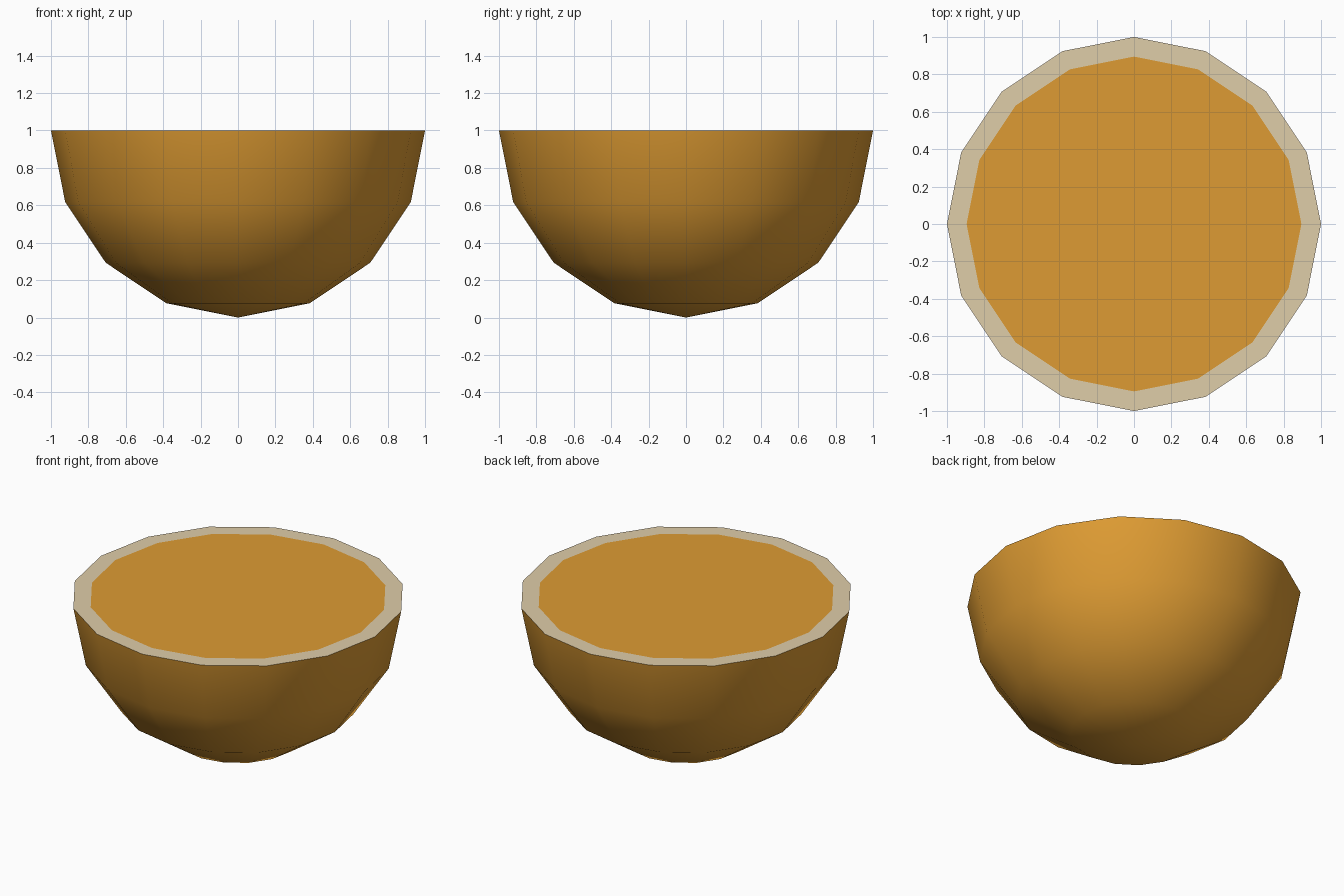
import bpy, bmesh, math

if "Cube" in bpy.data.objects:
    bpy.data.objects.remove(bpy.data.objects["Cube"])

def material(name, color):
    m = bpy.data.materials.new(name)
    m.diffuse_color = (*color, 1)
    m.use_nodes = True
    m.node_tree.nodes["Principled BSDF"].inputs["Base Color"].default_value = m.diffuse_color
    return m

flesh = material("orange", (0.73, 0.33, 0.033))
pith = material("pale pith", (0.74, 0.61, 0.395))

SIDES = 16
bm = bmesh.new()

def ring(r, z):
    return [bm.verts.new((r * math.cos(2 * math.pi * i / SIDES),
                          r * math.sin(2 * math.pi * i / SIDES), z))
            for i in range(SIDES)]

def bridge(a, b, smooth, mat):
    for i in range(SIDES):
        j = (i + 1) % SIDES
        f = bm.faces.new((a[i], a[j], b[j], b[i]))
        f.smooth, f.material_index = smooth, mat

# Rounded skin: lower half of a 16-sided sphere
tip = bm.verts.new((0, 0, 0))
steps = [math.radians(22.5 * k) for k in range(1, 5)]
rings = [ring(math.sin(a), 1 - math.cos(a)) for a in steps]
for i in range(SIDES):
    bm.faces.new((tip, rings[0][(i + 1) % SIDES], rings[0][i])).smooth = True
for a, b in zip(rings, rings[1:]):
    bridge(a, b, True, 0)

# Flat cut: pale border and coloured centre
inner = ring(0.895, 1)
bridge(rings[-1], inner, False, 1)
bm.faces.new(inner).material_index = 0

# Keep the rim crisp
for e in bm.edges:
    if len({f.smooth for f in e.link_faces}) > 1:
        e.smooth = False

mesh = bpy.data.meshes.new("half_fruit")
bm.to_mesh(mesh)
bm.free()
mesh.materials.append(flesh)
mesh.materials.append(pith)
obj = bpy.data.objects.new("half_fruit", mesh)
bpy.context.collection.objects.link(obj)
